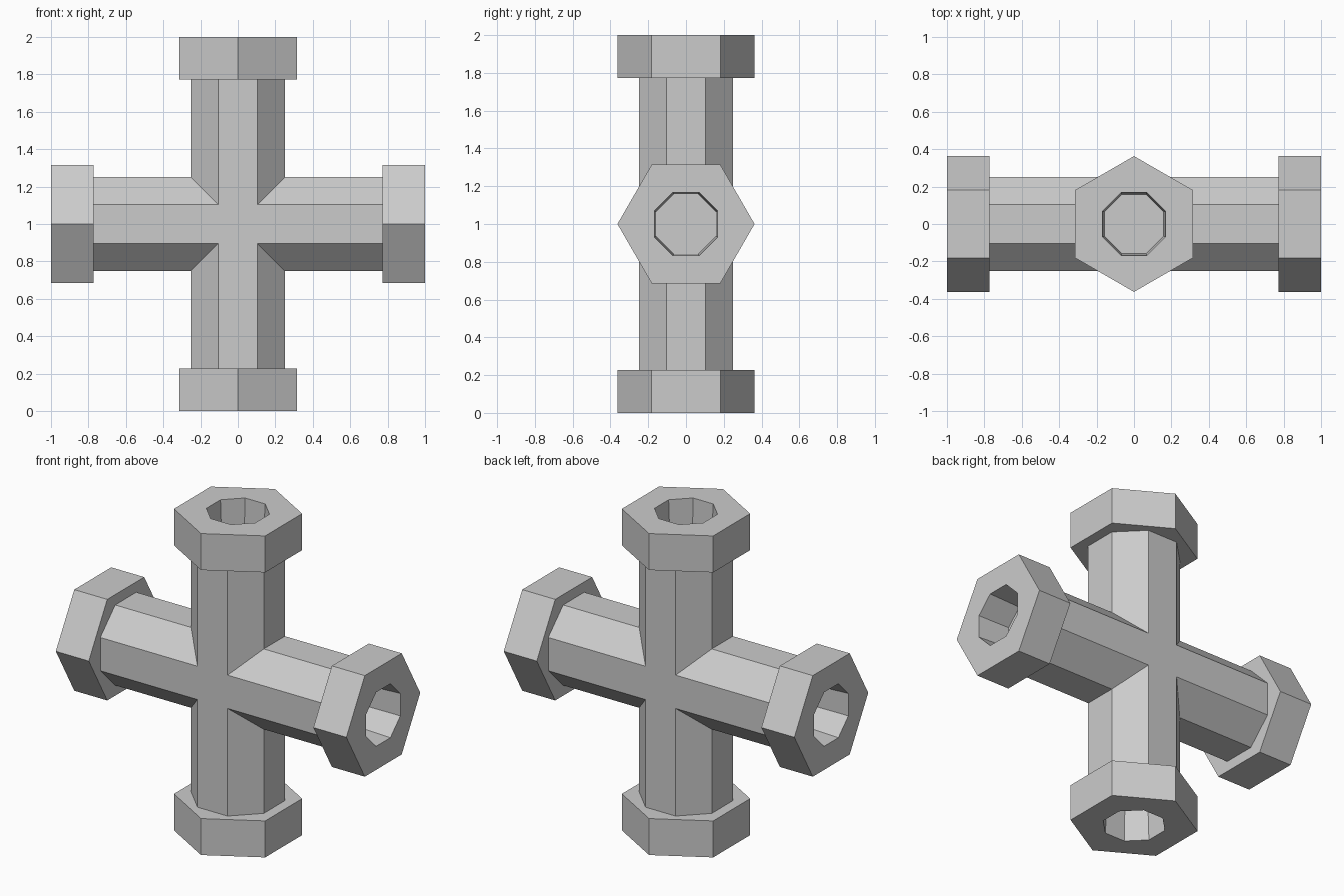
import bpy, bmesh
from math import cos, sin, pi, radians
from mathutils import Matrix, Vector

if "Cube" in bpy.data.objects:
    bpy.data.objects.remove(bpy.data.objects["Cube"])

TUBE = 0.25 / cos(pi / 8)      # octagon radius from its flats
BORE, BORE_END = 0.168 / cos(pi / 8), 0.158 / cos(pi / 8)
NUT = 0.363
SHOULDER, END, FLOOR = 0.773, 1.0, 0.79

bm = bmesh.new()


def ring(n, r, start, height):
    """Closed ring around z; height is a function of the point's x."""
    pts = [(r * cos(start + 2 * pi * i / n), r * sin(start + 2 * pi * i / n)) for i in range(n)]
    return [bm.verts.new((x, y, height(x))) for x, y in pts]


def walls(a, b):
    n = len(a)
    for i in range(n):
        j = (i + 1) % n
        vs = list(dict.fromkeys((a[i], a[j], b[j], b[i])))
        bm.faces.new(vs)


def annulus(outer, inner):
    """Flat face between two rings with different side counts."""
    edges = []
    for loop in (outer, inner):
        for i, v in enumerate(loop):
            w = loop[(i + 1) % len(loop)]
            edges.append(bm.edges.get((v, w)) or bm.edges.new((v, w)))
    bmesh.ops.triangle_fill(bm, edges=edges, use_beauty=True, normal=Vector((0, 0, 1)))


# four identical arms, mitred where they meet
for k in range(4):
    first = set(bm.verts)
    mitre = ring(8, TUBE, pi / 8, abs)
    tube_end = ring(8, TUBE, pi / 8, lambda x: SHOULDER)
    nut_in = ring(6, NUT, pi / 2, lambda x: SHOULDER)
    nut_out = ring(6, NUT, pi / 2, lambda x: END)
    lip = ring(8, BORE, pi / 8, lambda x: END)
    base = ring(8, BORE_END, pi / 8, lambda x: FLOOR)
    walls(mitre, tube_end)
    walls(nut_in, nut_out)
    walls(lip, base)
    annulus(nut_in, tube_end)
    annulus(nut_out, lip)
    bm.faces.new(base)
    bmesh.ops.rotate(bm, verts=[v for v in bm.verts if v not in first],
                     cent=(0, 0, 0), matrix=Matrix.Rotation(k * pi / 2, 3, 'Y'))

# weld the mitres; drop the folded front and back end strips, then cap the centre
bmesh.ops.remove_doubles(bm, verts=bm.verts, dist=0.0005)
bmesh.ops.holes_fill(bm, edges=[e for e in bm.edges if e.is_boundary], sides=4)
bmesh.ops.dissolve_limit(bm, angle_limit=radians(0.5), verts=bm.verts, edges=bm.edges)
bmesh.ops.recalc_face_normals(bm, faces=bm.faces)
bmesh.ops.translate(bm, verts=bm.verts, vec=(0, 0, 1))

mesh = bpy.data.meshes.new("cross_pipe_fitting")
bm.to_mesh(mesh)
bm.free()
obj = bpy.data.objects.new("cross_pipe_fitting", mesh)
bpy.context.collection.objects.link(obj)
